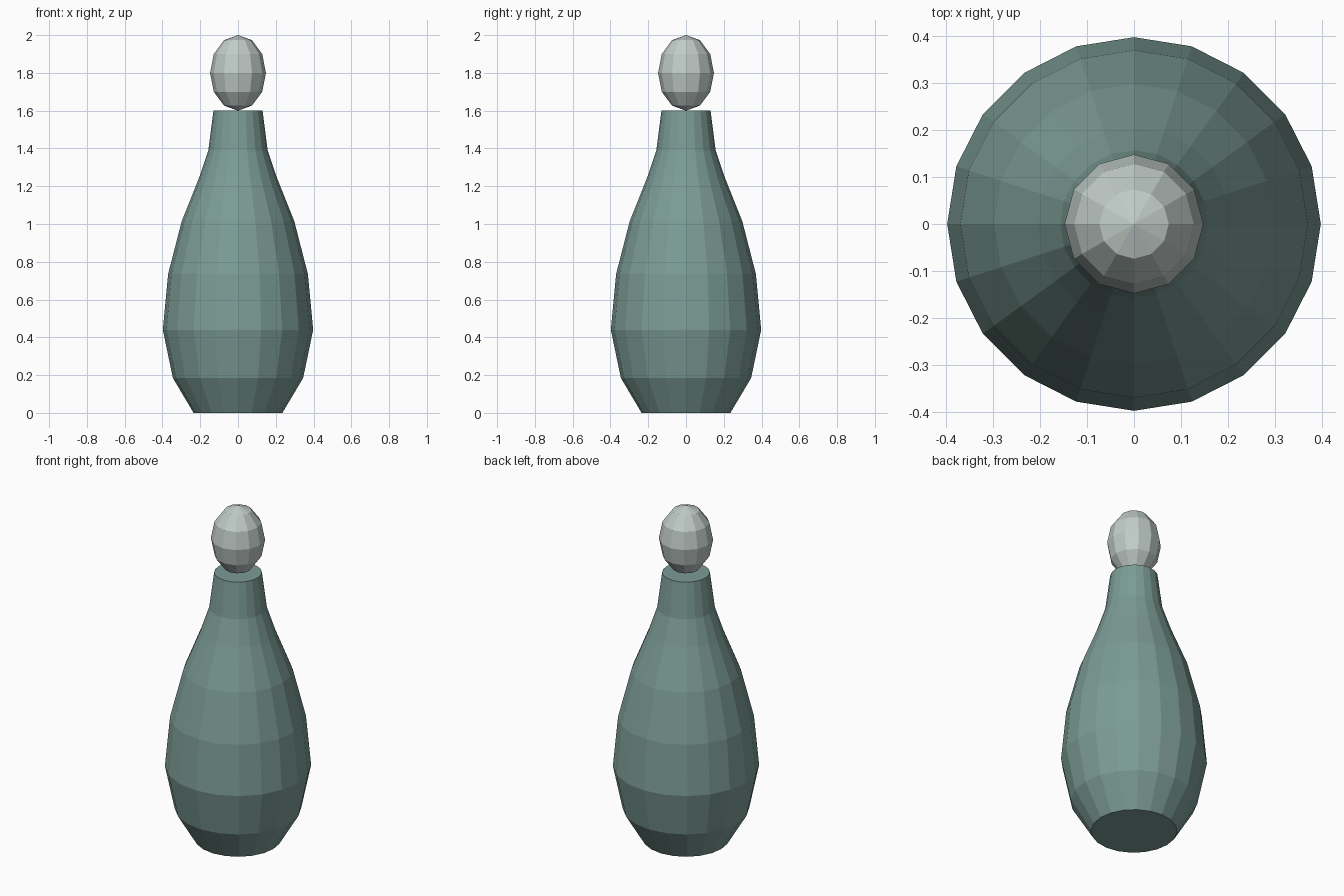
import bpy, bmesh, math

if "Cube" in bpy.data.objects:
    bpy.data.objects.remove(bpy.data.objects["Cube"])


def material(name, rgb):
    m = bpy.data.materials.new(name)
    m.diffuse_color = (*rgb, 1)
    m.use_nodes = True
    m.node_tree.nodes["Principled BSDF"].inputs["Base Color"].default_value = m.diffuse_color
    return m


def add_object(name, bm, mat):
    bmesh.ops.recalc_face_normals(bm, faces=bm.faces)
    mesh = bpy.data.meshes.new(name)
    bm.to_mesh(mesh)
    bm.free()
    mesh.materials.append(mat)
    obj = bpy.data.objects.new(name, mesh)
    bpy.context.collection.objects.link(obj)
    return obj


def lathe(name, profile, sides, mat):
    """Closed flat-shaded solid turned around z from (radius, height) points."""
    bm = bmesh.new()
    rings = []
    for r, z in profile:
        angles = [2 * math.pi * i / sides for i in range(sides)]
        rings.append([bm.verts.new((r * math.cos(a), r * math.sin(a), z)) for a in angles])
    for low, high in zip(rings, rings[1:]):
        for i in range(sides):
            j = (i + 1) % sides
            bm.faces.new((low[i], low[j], high[j], high[i]))
    bm.faces.new(rings[0])
    bm.faces.new(rings[-1])
    return add_object(name, bm, mat)


teal = material("grey teal", (0.20, 0.33, 0.30))
pale = material("pale grey", (0.53, 0.60, 0.57))

# Bottle body, closed at base and neck
lathe("bottle_body",
      [(0.235, 0), (0.345, 0.185), (0.398, 0.44), (0.37, 0.735), (0.298, 1.015),
       (0.206, 1.245), (0.157, 1.39), (0.13, 1.6)], 20, teal)

# Egg-shaped stopper resting on the neck
bm = bmesh.new()
bmesh.ops.create_uvsphere(bm, u_segments=12, v_segments=6, radius=1)
bmesh.ops.scale(bm, vec=(0.148, 0.148, 0.2), verts=bm.verts)
bmesh.ops.translate(bm, vec=(0, 0, 1.8), verts=bm.verts)
add_object("stopper", bm, pale)
